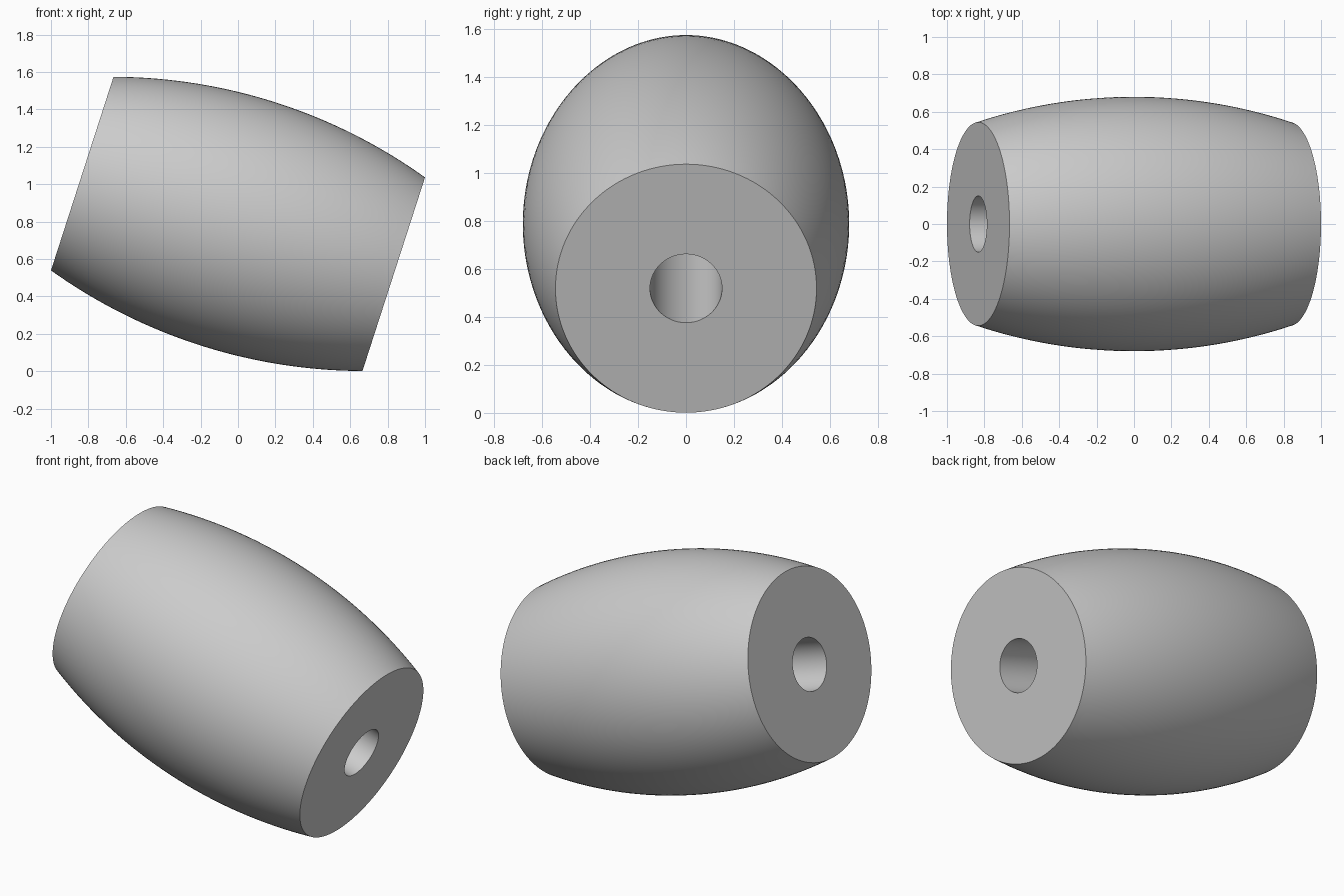
import bpy, bmesh, math
from mathutils import Matrix, Vector

cube = bpy.data.objects.get("Cube")
if cube:
    bpy.data.objects.remove(cube, do_unlink=True)

HALF, END_R, MID_R, HOLE_R = 0.875, 0.544, 0.68, 0.15
TILT, CENTRE_Z = math.radians(17.9), 0.7875
SEGMENTS, STEPS = 128, 32

# Plain grey finish
grey = bpy.data.materials.new("light grey")
grey.use_nodes = True
colour = (0.6, 0.6, 0.6, 1)
grey.diffuse_color = colour
grey.node_tree.nodes["Principled BSDF"].inputs["Base Color"].default_value = colour

# Barrel profile: circular arc outside, straight bore inside
sag = MID_R - END_R
arc_r = (HALF ** 2 + sag ** 2) / (2 * sag)
profile = []
for i in range(STEPS + 1):
    x = HALF * (2 * i / STEPS - 1)
    profile.append(Vector((x, 0, MID_R - arc_r + math.sqrt(arc_r ** 2 - x ** 2))))
profile += [Vector((HALF, 0, HOLE_R)), Vector((-HALF, 0, HOLE_R))]

# Revolve the closed profile about the long axis
bm = bmesh.new()
verts = [bm.verts.new(p) for p in profile]
edges = [bm.edges.new((v, verts[(i + 1) % len(verts)])) for i, v in enumerate(verts)]
bmesh.ops.spin(bm, geom=verts + edges, cent=(0, 0, 0), axis=(1, 0, 0),
               angle=math.tau, steps=SEGMENTS)
bmesh.ops.remove_doubles(bm, verts=bm.verts, dist=0.0005)
bmesh.ops.recalc_face_normals(bm, faces=bm.faces)

# Lean the barrel so its left end drops to the ground
bm.transform(Matrix.Translation((0, 0, CENTRE_Z)) @ Matrix.Rotation(TILT, 4, 'Y'))
mesh = bpy.data.meshes.new("barrel_bead")
bm.to_mesh(mesh)
bm.free()
mesh.materials.append(grey)
bead = bpy.data.objects.new("barrel_bead", mesh)
bpy.context.collection.objects.link(bead)

# Smooth sides with crisp rims
bpy.ops.object.select_all(action='DESELECT')
bead.select_set(True)
bpy.context.view_layer.objects.active = bead
bpy.ops.object.shade_smooth_by_angle(angle=math.radians(30))
